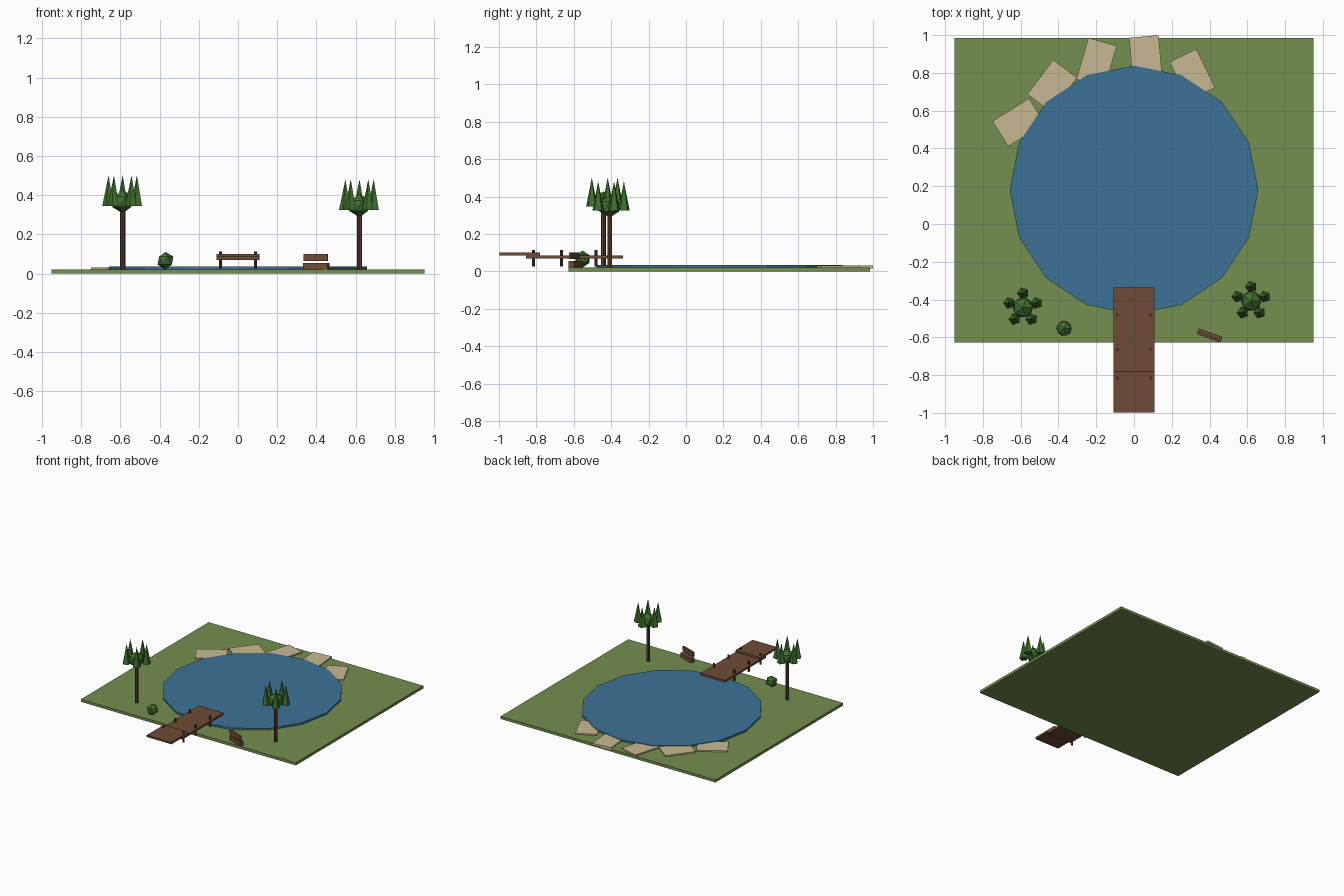
import bpy
from math import radians, cos, sin, pi

cube = bpy.data.objects.get("Cube")
if cube:
    bpy.data.objects.remove(cube, do_unlink=True)


def material(name, hexa):
    chans = [int(hexa[i:i + 2], 16) / 255 for i in (0, 2, 4)]
    rgb = [c / 12.92 if c <= 0.04045 else ((c + 0.055) / 1.055) ** 2.4 for c in chans]
    m = bpy.data.materials.new(name)
    m.use_nodes = True
    m.diffuse_color = (*rgb, 1)
    m.node_tree.nodes["Principled BSDF"].inputs["Base Color"].default_value = (*rgb, 1)
    return m


GRASS = material("grass_green", "748E50")
WATER = material("water_blue", "3C7296")
STONE = material("sandy_stone", "C9B993")
WOOD = material("plank_brown", "6E4B36")
BARK = material("bark_brown", "5E4030")
LEAF = material("leaf_green", "40702F")


def finish(name, mat):
    ob = bpy.context.object
    ob.name = name
    ob.data.materials.append(mat)
    return ob


def box(name, mat, center, size, turn=0):
    bpy.ops.mesh.primitive_cube_add(size=1, location=center, rotation=(0, 0, radians(turn)))
    bpy.context.object.scale = size
    return finish(name, mat)


def span_box(name, mat, lo, hi):
    center = [(a + b) / 2 for a, b in zip(lo, hi)]
    return box(name, mat, center, [b - a for a, b in zip(lo, hi)])


def post(name, mat, x, y, z0, z1, r, sides=8):
    bpy.ops.mesh.primitive_cylinder_add(vertices=sides, radius=r, depth=z1 - z0,
                                        location=(x, y, (z0 + z1) / 2))
    return finish(name, mat)


def ball(name, mat, center, r):
    bpy.ops.mesh.primitive_ico_sphere_add(subdivisions=1, radius=r, location=center)
    return finish(name, mat)


# Ground and pond
span_box("ground", GRASS, (-0.95, -0.627, 0), (0.95, 0.985, 0.021))
post("pond", WATER, 0, 0.18, 0.015, 0.035, 0.658, 16)

# Flat stones along the far shore
stones = [(-0.611, 0.538), (-0.433, 0.731), (-0.198, 0.855), (0.062, 0.879), (0.309, 0.79)]
for i, (x, y) in enumerate(stones):
    box(f"shore_stone_{i + 1}", STONE, (x, y, 0.023), (0.228, 0.157, 0.016), 32 + 21 * i)

# Dock with two decks and three pairs of posts
span_box("dock_lower_deck", WOOD, (-0.109, -0.855, 0.069), (0.109, -0.337, 0.085))
span_box("dock_upper_deck", WOOD, (-0.109, -0.997, 0.085), (0.109, -0.78, 0.1))
for i, y in enumerate((-0.815, -0.665, -0.482)):
    for side, x in (("right", -0.089), ("left", 0.089)):
        post(f"dock_post_{side}_{i + 1}", BARK, x, y, 0.027, 0.113, 0.008)


# Trees: trunk, leafy core and a ring of five pointed tufts
def tree(name, x, y, drop):
    post(f"{name}_trunk", BARK, x, y, 0.02, 0.33 - drop, 0.013)
    ball(f"{name}_crown", LEAF, (x, y, 0.367 - drop), 0.06)
    for i in range(5):
        a = pi / 2 + i * 2 * pi / 5
        bpy.ops.mesh.primitive_cone_add(
            vertices=5, radius1=0.032, radius2=0, depth=0.155, rotation=(0, 0, a),
            location=(x + 0.076 * cos(a), y + 0.076 * sin(a), 0.423 - drop))
        finish(f"{name}_tuft_{i + 1}", LEAF)


tree("right_tree", -0.588, -0.442, 0)
tree("left_tree", 0.62, -0.408, 0.02)

# Bush
ball("bush", LEAF, (-0.37, -0.553, 0.066), 0.045)

# Bench: seat block and back board, turned toward the pond
turn = radians(-20)
bx, by = 0.4, -0.59
box("bench_seat", WOOD, (bx, by, 0.038), (0.132, 0.032, 0.034), -20)
off = -0.009
box("bench_back", WOOD, (bx - off * sin(turn), by + off * cos(turn), 0.083),
    (0.13, 0.013, 0.036), -20)
